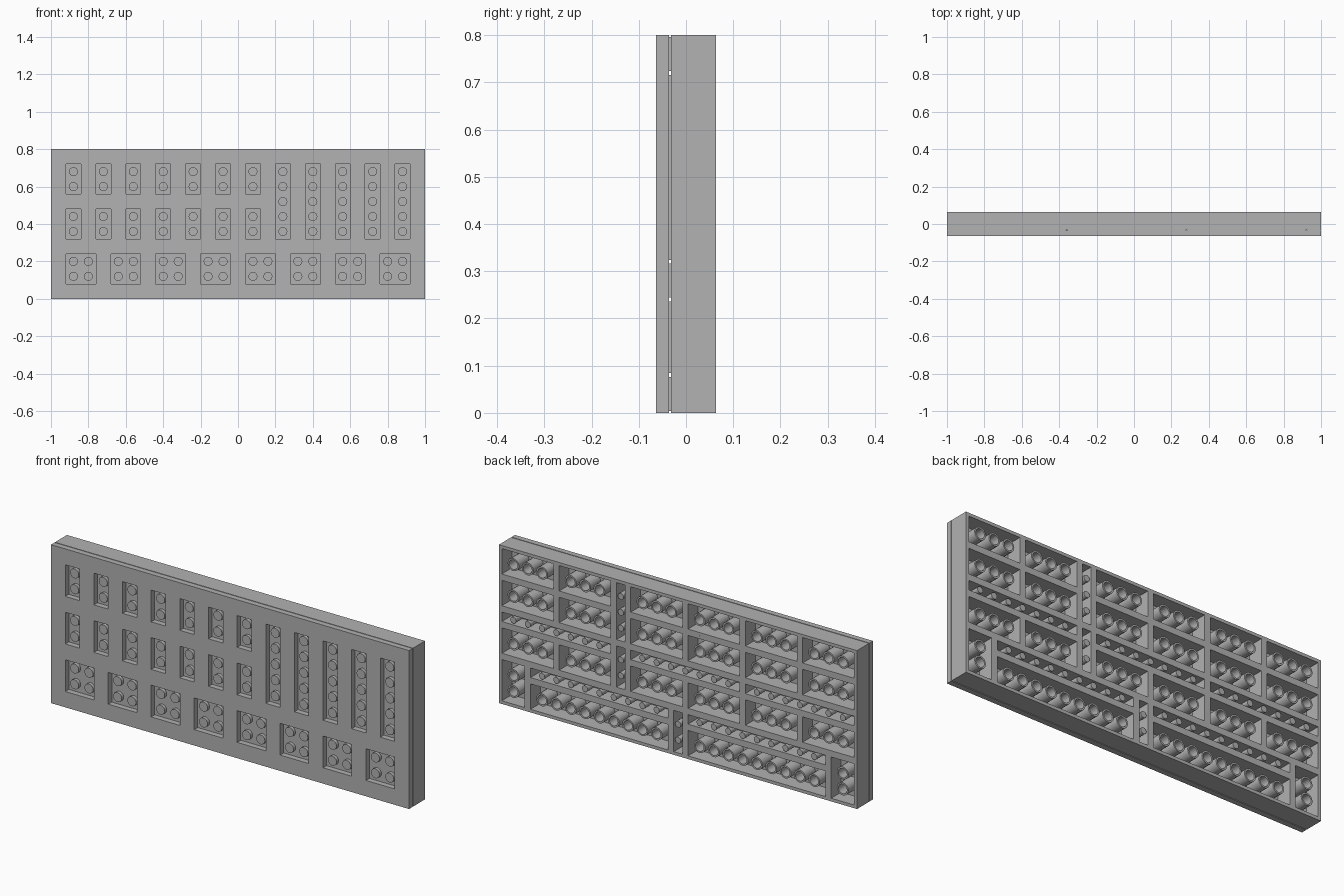
import bpy, bmesh
from mathutils import Matrix, Vector

cube = bpy.data.objects.get("Cube")
if cube:
    bpy.data.objects.remove(cube, do_unlink=True)

P = 0.08                               # stud pitch
WALL, GROOVE = 0.016, 0.004
FRONT, JOIN, BACK = -0.064, -0.032, 0.064
FLOOR = JOIN + WALL                    # bottom of the brick cavities

grey = bpy.data.materials.new("light_grey")
grey.use_nodes = True
colour = (0.445, 0.445, 0.445, 1)
grey.diffuse_color = colour
grey.node_tree.nodes["Principled BSDF"].inputs["Base Color"].default_value = colour


def finish(name, bm):
    mesh = bpy.data.meshes.new(name)
    bm.to_mesh(mesh)
    bm.free()
    mesh.materials.append(grey)
    obj = bpy.data.objects.new(name, mesh)
    bpy.context.collection.objects.link(obj)
    return obj


def box(bm, lo, hi):
    lo, hi = Vector(lo), Vector(hi)
    m = Matrix.Translation((lo + hi) / 2) @ Matrix.Diagonal((*(hi - lo), 1))
    return bmesh.ops.create_cube(bm, size=1, matrix=m)["verts"]


def peg(bm, x, z, radius, y0, y1):
    m = Matrix.Translation((x, (y0 + y1) / 2, z)) @ Matrix.Rotation(1.5707963, 4, "X")
    return bmesh.ops.create_cone(bm, cap_ends=True, segments=16, radius1=radius,
                                 radius2=radius, depth=y1 - y0, matrix=m)["verts"]


def hollow(bm, verts, thickness):
    """Open the rear face of a solid down to the cavity floor."""
    bm.normal_update()
    faces = {f for v in verts for f in v.link_faces}
    rear = max(faces, key=lambda f: f.calc_center_median().y)
    bmesh.ops.inset_region(bm, faces=[rear], thickness=thickness, use_even_offset=True)
    inner = bmesh.ops.extrude_discrete_faces(bm, faces=[rear])["faces"][0]
    bmesh.ops.translate(bm, verts=inner.verts, vec=(0, FLOOR - BACK, 0))


def brick(u, row, w, h):
    """Open-backed brick, u studs from the left end and row studs up."""
    bm = bmesh.new()
    x0, z0 = 1 - (u + w) * P, row * P
    hollow(bm, box(bm, (x0, JOIN, z0), (x0 + w * P, BACK, z0 + h * P)), WALL)
    thin = min(w, h) == 1
    for i in range(1, max(w, h)):      # tubes, or solid pins in one-wide bricks
        along, across = i * P, min(w, h) * P / 2
        dx, dz = (along, across) if w > h else (across, along)
        verts = peg(bm, x0 + dx, z0 + dz, 0.016 if thin else 0.032, FLOOR, BACK)
        if not thin:
            hollow(bm, verts, 0.008)
    return finish(f"brick_{w}_by_{h}", bm)


def tile(x0, x1, z0, z1):
    """Flat front tile with a recessed groove around its base."""
    bm = bmesh.new()
    g = GROOVE
    box(bm, (x0, FRONT, z0), (x1, JOIN - g, z1))
    box(bm, (x0 + g, JOIN - g, z0 + g), (x1 - g, JOIN, z1 - g))
    finish("front_tile", bm)


# Bricks
parts = []
for row in (8, 6, 3):
    for u in (0, 4, 9, 13, 17, 21):
        parts.append(brick(u, row, 4, 2))
for u in (0, 9, 17):
    parts.append(brick(u, 5, 8, 1))
parts += [brick(8, 6, 1, 4), brick(8, 3, 1, 3), brick(12, 0, 1, 3)]
for u in (0, 23):
    parts.append(brick(u, 0, 2, 3))
for u in (2, 13):
    parts += [brick(u, 2, 10, 1), brick(u, 0, 10, 2)]

# Window openings: column, row, width, height in studs
windows = [(1 + 2 * k, row, 1, 2) for k in range(7) for row in (4, 7)]
windows += [(15 + 2 * k, 4, 1, 5) for k in range(5)]
windows += [(1 + 3 * k, 1, 2, 2) for k in range(8)]

# Studs showing in the openings
bm = bmesh.new()
for c, r, w, h in windows:
    for i in range(w):
        for j in range(h):
            peg(bm, -1 + (c + i + 0.5) * P, (r + j + 0.5) * P, 0.024, JOIN - 0.016, JOIN)
parts.append(finish("studs", bm))


def tiles(columns, r0, r1):
    for a, b in columns:
        tile(-1 + a * P, -1 + b * P, r0 * P, r1 * P)


# Front tiles: long horizontal strips, then uprights between the openings
for row in (0, 3, 9):
    tiles([(0, 8), (8, 16), (16, 24), (24, 25)], row, row + 1)
tiles([(0, 5), (5, 14)], 6, 7)
tiles([(c, c + 1) for c in range(0, 25, 3)], 1, 3)
for row in (4, 7):
    tiles([(c, c + 1) for c in range(0, 14, 2)], row, row + 2)
tiles([(c, c + 1) for c in range(14, 25, 2)], 4, 9)

# Smooth rounded studs and tubes, keeping edges sharp
bpy.ops.object.select_all(action="DESELECT")
for obj in parts:
    obj.select_set(True)
bpy.context.view_layer.objects.active = parts[0]
bpy.ops.object.shade_smooth_by_angle()
